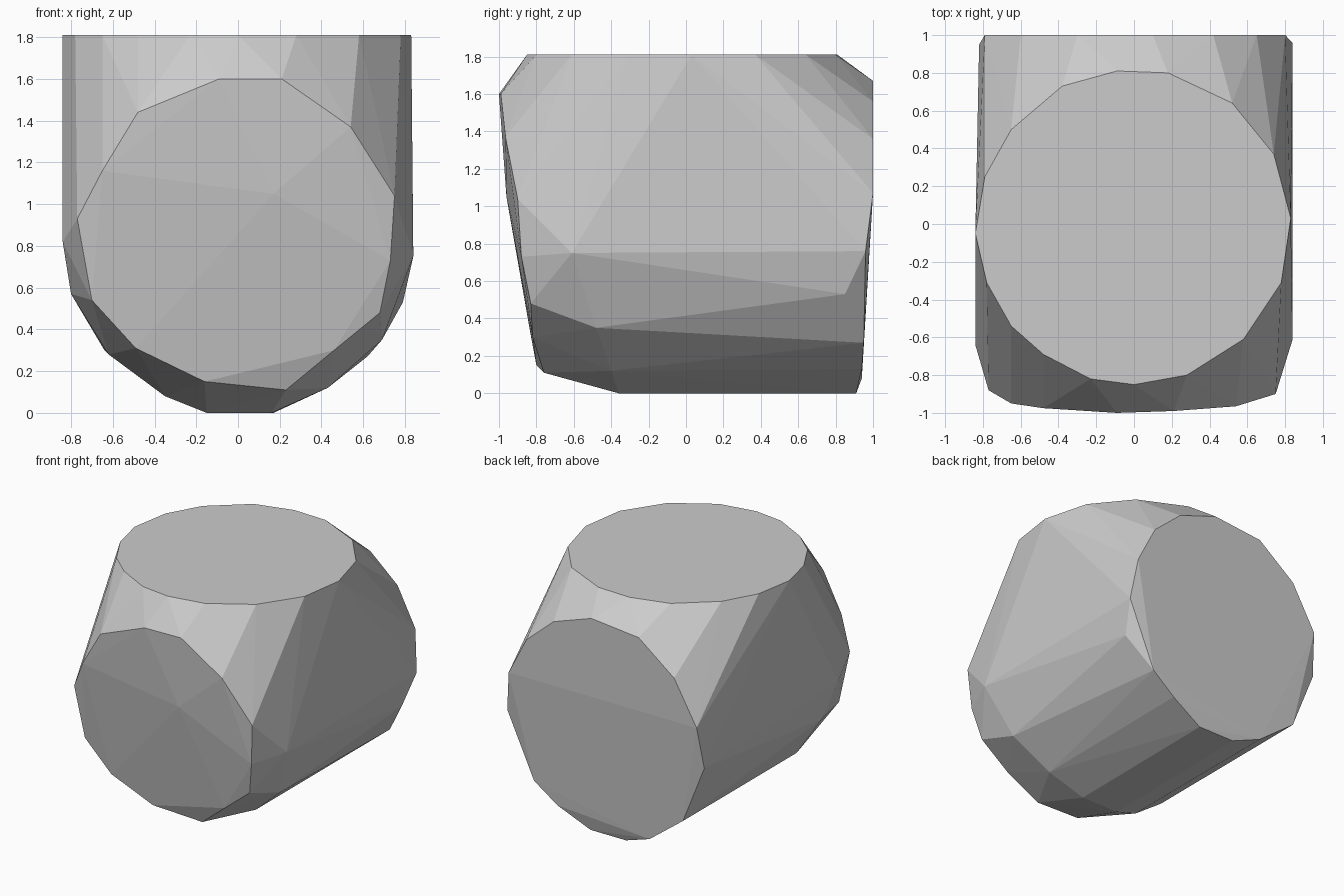
import bpy
import bmesh
import math
from mathutils import Vector

# Remove the default object
default_cube = bpy.data.objects.get("Cube")
if default_cube:
    bpy.data.objects.remove(default_cube, do_unlink=True)


def make_material(name, colour):
    material = bpy.data.materials.new(name)
    material.use_nodes = True
    material.diffuse_color = colour
    shader = material.node_tree.nodes["Principled BSDF"]
    shader.inputs["Base Color"].default_value = colour
    return material


def hull_object(name, points, material):
    """Wrap the points in a tight faceted skin and merge its coplanar faces."""
    bm = bmesh.new()
    for point in points:
        bm.verts.new(point)
    result = bmesh.ops.convex_hull(bm, input=bm.verts)
    unused = {v for v in result["geom_interior"] + result["geom_unused"]
              if isinstance(v, bmesh.types.BMVert) and v.is_valid}
    bmesh.ops.delete(bm, geom=list(unused), context="VERTS")
    bmesh.ops.dissolve_limit(bm, angle_limit=math.radians(0.3),
                             verts=bm.verts, edges=bm.edges)
    bmesh.ops.recalc_face_normals(bm, faces=bm.faces)
    mesh = bpy.data.meshes.new(name)
    bm.to_mesh(mesh)
    bm.free()
    mesh.materials.append(material)
    obj = bpy.data.objects.new(name, mesh)
    bpy.context.scene.collection.objects.link(obj)
    return obj


# Flat top disc, outlined in plan
TOP_HEIGHT = 1.81
top_outline = [
    (-.09, .81), (.18, .8), (.52, .64), (.74, .37), (.83, .03), (.78, -.31),
    (.58, -.61), (.28, -.8), (0, -.85), (-.23, -.82), (-.48, -.69),
    (-.65, -.54), (-.78, -.31), (-.84, -.05), (-.79, .25), (-.65, .5),
    (-.38, .73),
]
top_rim = [Vector((x, y, TOP_HEIGHT)) for x, y in top_outline]

# Leaning front disc with a slightly raised middle
front_rim = [
    (-.09, -1, 1.6), (.21, -.99, 1.6), (.54, -.965, 1.37), (.75, -.9, 1.04),
    (.73, -.88, .73), (.68, -.83, .48), (.46, -.82, .3), (.23, -.76, .11),
    (-.16, -.8, .15), (-.49, -.83, .31), (-.7, -.85, .54), (-.77, -.88, .93),
    (-.65, -.95, 1.16), (-.48, -.975, 1.44), (.17, -.96, 1.05),
]

# Back disc: upright upper half, lower half sloping inward
back_upper = [
    (.8, 1.07), (.65, 1.36), (.42, 1.56), (.1, 1.67), (-.3, 1.63),
    (-.6, 1.4), (-.79, 1.07),
]
back_rim = [Vector((x, 1, z)) for x, z in back_upper]
back_rim += [
    (.84, .96, .76), (.79, .85, .53), (.62, .95, .27), (.43, .94, .13),
    (.17, .91, 0), (-.13, .91, 0), (-.35, .94, .08), (-.64, .95, .3),
    (-.82, .95, .75),
]

# Belly corners between the front and back discs
belly = [
    (.84, -.61, .75), (.69, -.48, .35), (.43, -.4, .12), (.16, -.36, 0),
    (-.15, -.36, 0), (-.35, -.4, .08), (-.62, -.45, .28), (-.8, -.5, .57),
    (-.84, -.64, .82),
]

grey = make_material("plain grey", (.6, .6, .6, 1))
hull_object("faceted_body", top_rim + front_rim + back_rim + belly, grey)
